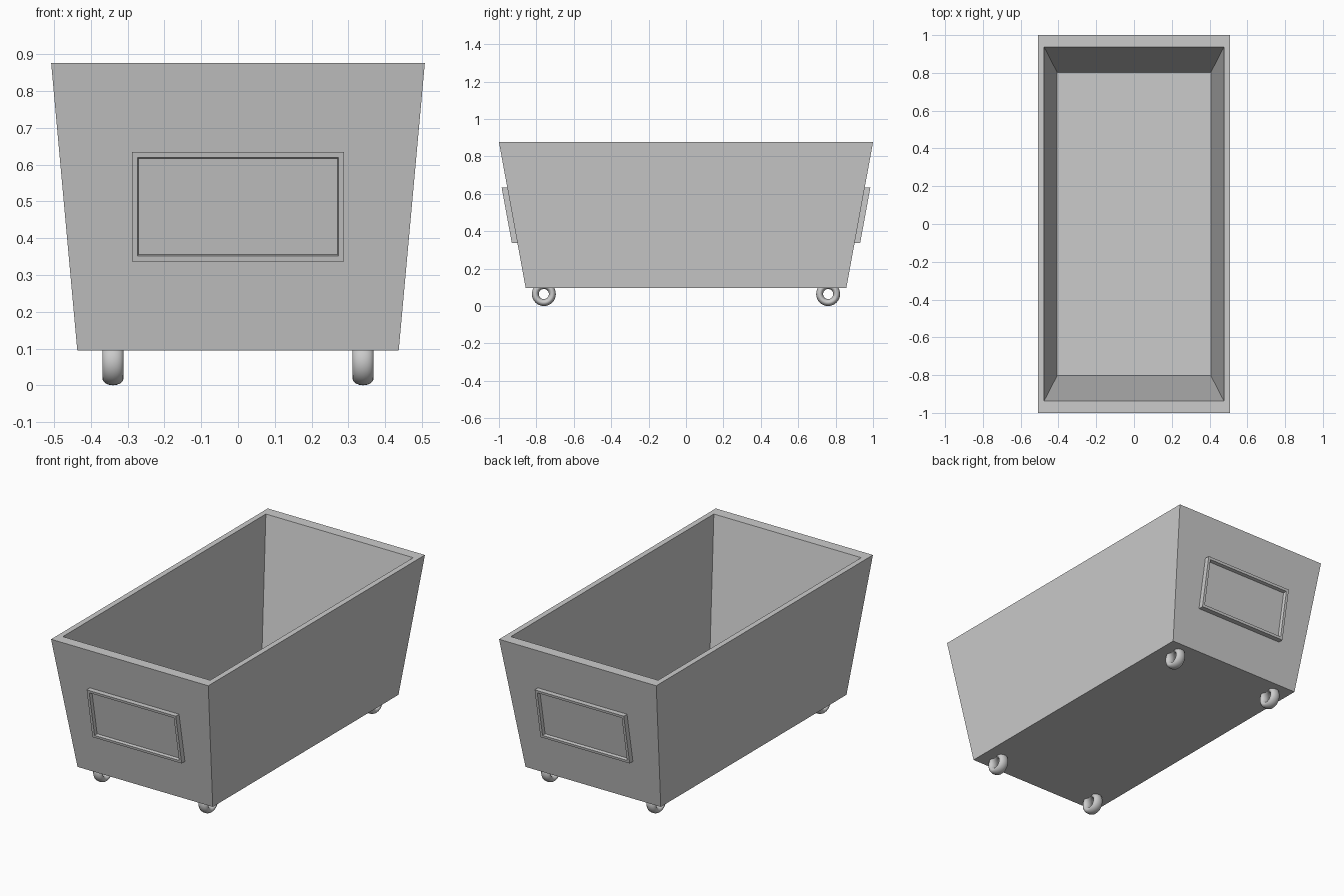
import bpy, bmesh, math

if "Cube" in bpy.data.objects:
    bpy.data.objects.remove(bpy.data.objects["Cube"])

BOTTOM, TOP = 0.095, 0.876
LOW_Y, HIGH_Y = 0.857, 1.0


def loft(name, rings, closed=False):
    """Skin a series of point rings; cap both ends, or join last to first."""
    bm = bmesh.new()
    loops = [[bm.verts.new(p) for p in ring] for ring in rings]
    pairs = list(zip(loops, loops[1:]))
    if closed:
        pairs.append((loops[-1], loops[0]))
    else:
        bm.faces.new(loops[0])
        bm.faces.new(loops[-1])
    for a, b in pairs:
        n = len(a)
        for i in range(n):
            j = (i + 1) % n
            bm.faces.new((a[i], a[j], b[j], b[i]))
    bmesh.ops.recalc_face_normals(bm, faces=bm.faces)
    mesh = bpy.data.meshes.new(name)
    bm.to_mesh(mesh)
    bm.free()
    obj = bpy.data.objects.new(name, mesh)
    bpy.context.collection.objects.link(obj)
    return obj


def rect(x, y, z):
    return [(-x, -y, z), (x, -y, z), (x, y, z), (-x, y, z)]


# Tapered open tub: outer wall, rim, inner wall and floor
loft("tub", [
    rect(0.437, LOW_Y, BOTTOM),
    rect(0.508, HIGH_Y, TOP),
    rect(0.476, 0.937, TOP),
    rect(0.407, 0.803, 0.145),
])


# Framed panels lying on the sloped end walls
def panel_ring(side, x, z0, z1, offset):
    def wall(z):
        t = (z - BOTTOM) / (TOP - BOTTOM)
        return side * (LOW_Y + t * (HIGH_Y - LOW_Y) + offset)
    return [(-x, wall(z0), z0), (x, wall(z0), z0),
            (x, wall(z1), z1), (-x, wall(z1), z1)]


for side, label in ((-1, "front"), (1, "back")):
    loft(label + "_panel", [
        panel_ring(side, 0.288, 0.337, 0.634, -0.01),
        panel_ring(side, 0.288, 0.337, 0.634, 0.030),
        panel_ring(side, 0.273, 0.352, 0.619, 0.030),
        panel_ring(side, 0.270, 0.355, 0.616, 0.010),
    ])


# Ring-shaped wheels with an open centre, turning about x
def wheel(name, cx, cy, cz=0.064, major=0.0455, radial=0.0185, half_width=0.029):
    rings = []
    for i in range(32):
        a = 2 * math.pi * i / 32
        ring = []
        for j in range(16):
            b = 2 * math.pi * j / 16
            r = major + radial * math.cos(b)
            ring.append((cx + half_width * math.sin(b),
                         cy + r * math.cos(a), cz + r * math.sin(a)))
        rings.append(ring)
    obj = loft(name, rings, closed=True)
    for p in obj.data.polygons:
        p.use_smooth = True


for sx, lx in ((-1, "left"), (1, "right")):
    for sy, ly in ((-1, "front"), (1, "back")):
        wheel(f"{ly}_{lx}_wheel", 0.34 * sx, 0.76 * sy)
